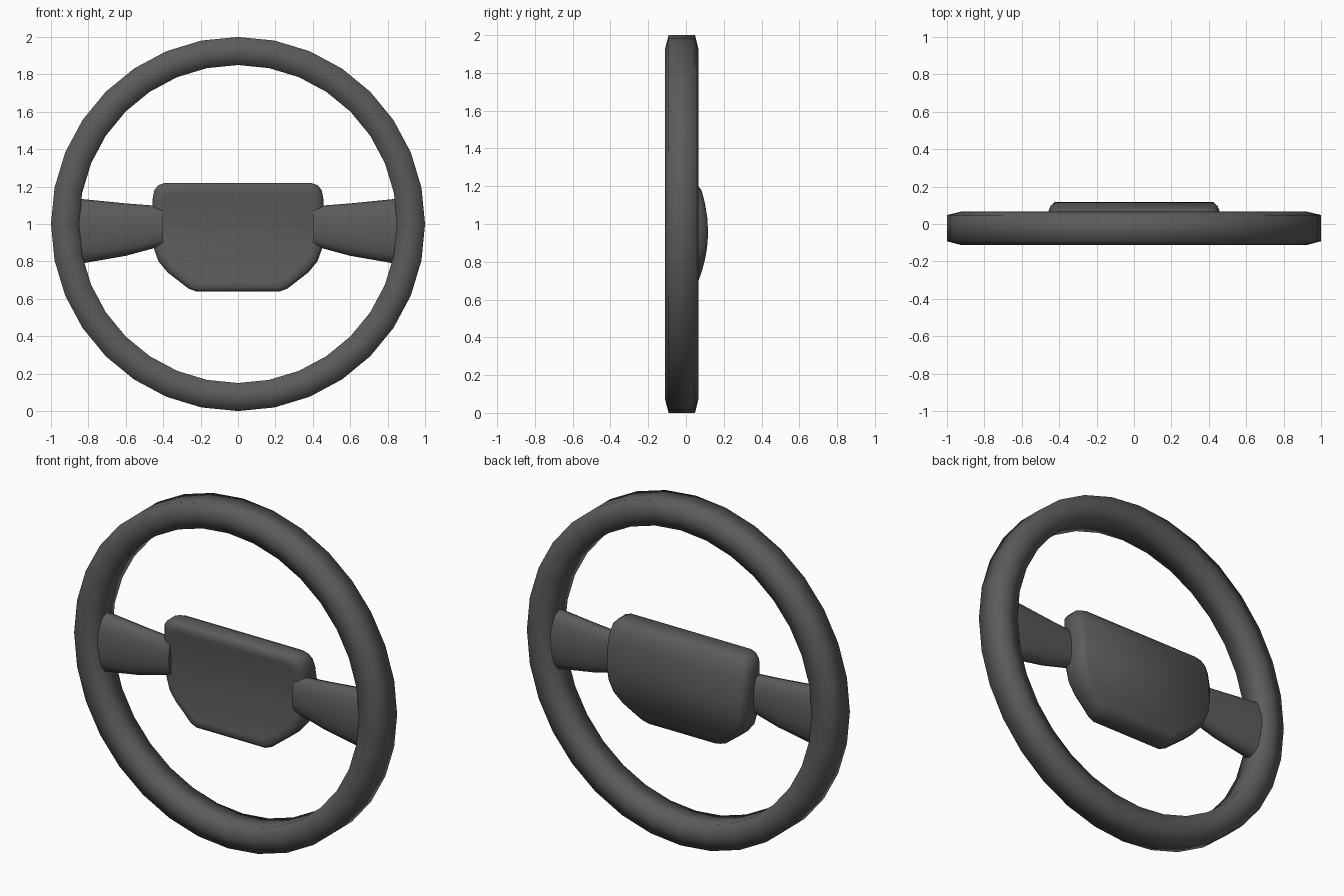
import bpy
import bmesh
from math import sin, cos, pi, radians

cube = bpy.data.objects.get("Cube")
if cube:
    bpy.data.objects.remove(cube)

grey = bpy.data.materials.new("dark_grey")
grey.use_nodes = True
colour = (0.105, 0.105, 0.105, 1)
grey.diffuse_color = colour
grey.node_tree.nodes["Principled BSDF"].inputs["Base Color"].default_value = colour

MID_Y = -0.022


def finish(name, bm, angle):
    bmesh.ops.recalc_face_normals(bm, faces=bm.faces)
    mesh = bpy.data.meshes.new(name)
    bm.to_mesh(mesh)
    bm.free()
    mesh.materials.append(grey)
    obj = bpy.data.objects.new(name, mesh)
    bpy.context.collection.objects.link(obj)
    bpy.ops.object.select_all(action='DESELECT')
    obj.select_set(True)
    bpy.context.view_layer.objects.active = obj
    bpy.ops.object.shade_smooth_by_angle(angle=radians(angle))
    return obj


def bridge(bm, a, b):
    n = len(a)
    for i in range(n):
        j = (i + 1) % n
        bm.faces.new((a[i], a[j], b[j], b[i]))


# Rim: hexagonal section swept round a circle
section = [(1, -.07), (1, .07), (.925, .088), (.85, .07), (.85, -.07), (.925, -.09)]
bm = bmesh.new()
steps = 32
rings = []
for i in range(steps):
    t = 2 * pi * i / steps
    rings.append([bm.verts.new((r * sin(t), MID_Y + y, 1 + r * cos(t))) for r, y in section])
for i in range(steps):
    bridge(bm, rings[i], rings[(i + 1) % steps])
finish("rim", bm, 100)

# Hub: bowed pad, rows of (height, half width) and layers of (inset, depth, bow)
rows = [(1.22, .39), (1.208, .425), (1.18, .448), (1.13, .457), (1.04, .46), (.95, .458),
        (.87, .45), (.80, .425), (.74, .375), (.69, .31), (.655, .265), (.64, .225)]
layers = [(.05, -.05, .42), (.018, -.042, .45), (0, -.015, .5),
          (0, .065, .6), (.012, .097, .65), (.035, .117, .75)]
bm = bmesh.new()
loops = []
for inset, depth, bow in layers:
    sides = []
    for sign in (1, -1):
        side = []
        for z, w in rows:
            zz = .93 + (z - .93) * (1 - inset / .29)
            x = sign * w * (1 - inset / .46)
            side.append(bm.verts.new((x, depth - bow * (zz - .96) ** 2, zz)))
        sides.append(side)
    loops.append(sides)
for a, b in zip(loops, loops[1:]):
    bridge(bm, a[0] + a[1][::-1], b[0] + b[1][::-1])
for left, right in (loops[0], loops[-1]):
    for i in range(len(rows) - 1):
        bm.faces.new((left[i], left[i + 1], right[i + 1], right[i]))
finish("hub", bm, 60)

# Spokes: flared oval arms, stations of (x, bottom, top, half thickness)
stations = [(.40, .885, 1.095, .05), (.47, .865, 1.10, .053), (.60, .83, 1.11, .06),
            (.83, .79, 1.133, .07), (.90, .785, 1.14, .072)]
for name, sign in (("left_spoke", 1), ("right_spoke", -1)):
    bm = bmesh.new()
    rings = []
    for x, low, high, thick in stations:
        ring = []
        for i in range(16):
            t = 2 * pi * i / 16
            c, s = cos(t), sin(t)
            y = MID_Y + thick * (abs(c) ** .75) * (1 if c > 0 else -1)
            z = (low + high) / 2 + (high - low) / 2 * s
            ring.append(bm.verts.new((sign * x, y, z)))
        rings.append(ring)
    for a, b in zip(rings, rings[1:]):
        bridge(bm, a, b)
    bm.faces.new(rings[0])
    bm.faces.new(rings[-1])
    finish(name, bm, 60)
